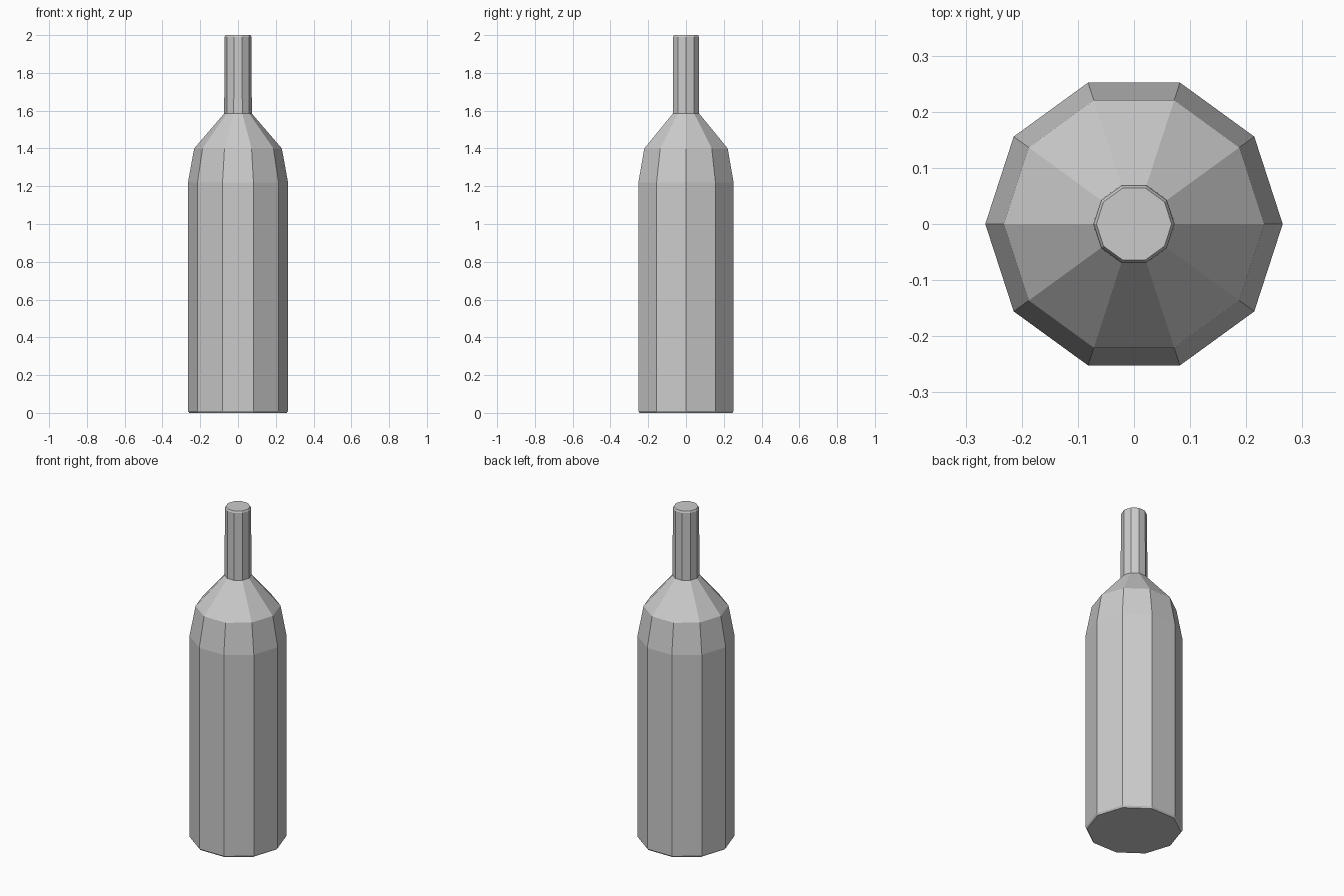
import bpy, bmesh
from math import cos, sin, tau

if "Cube" in bpy.data.objects:
    bpy.data.objects.remove(bpy.data.objects["Cube"])

SIDES = 10
# bottle profile: (radius, height) from base to mouth
PROFILE = [(0.258, 0.0), (0.265, 0.01), (0.265, 1.22), (0.232, 1.40),
           (0.073, 1.585), (0.072, 1.99), (0.067, 2.0)]

bm = bmesh.new()
rings = [[bm.verts.new((r * cos(tau * i / SIDES), r * sin(tau * i / SIDES), z))
          for i in range(SIDES)] for r, z in PROFILE]

# side walls
for low, high in zip(rings, rings[1:]):
    for i in range(SIDES):
        j = (i + 1) % SIDES
        bm.faces.new((low[i], low[j], high[j], high[i]))

# closed base and mouth
bm.faces.new(rings[0][::-1])
bm.faces.new(rings[-1])

mesh = bpy.data.meshes.new("bottle")
bm.to_mesh(mesh)
bm.free()
bottle = bpy.data.objects.new("bottle", mesh)
bpy.context.collection.objects.link(bottle)
